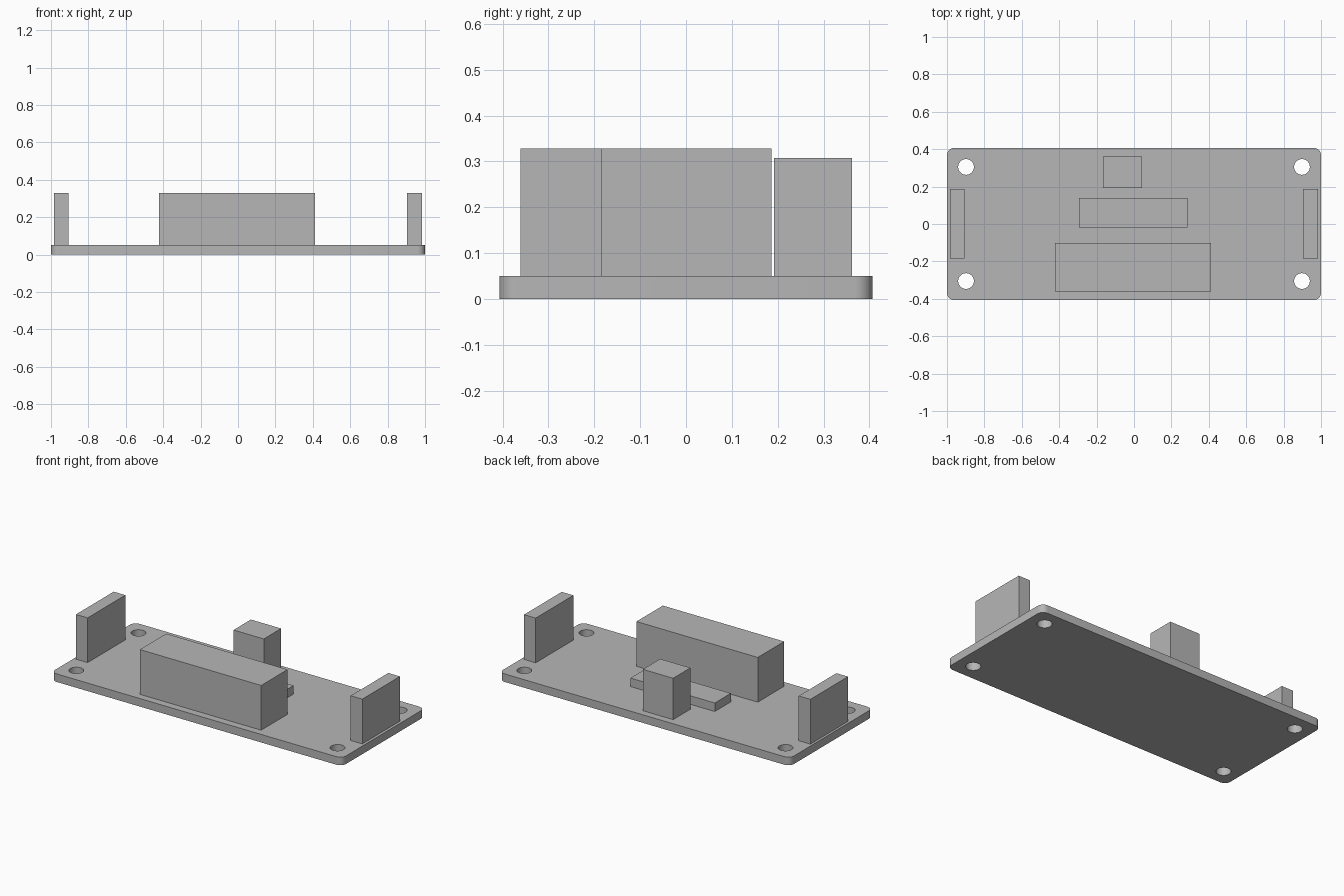
import bpy
import bmesh
from math import radians
from mathutils import Matrix, Vector

cube = bpy.data.objects.get("Cube")
if cube:
    bpy.data.objects.remove(cube, do_unlink=True)

BOARD_TOP = 0.05

grey = bpy.data.materials.new("light grey")
grey.use_nodes = True
grey.diffuse_color = (0.47, 0.47, 0.47, 1)
grey.node_tree.nodes["Principled BSDF"].inputs["Base Color"].default_value = grey.diffuse_color


def make_object(name, bm):
    mesh = bpy.data.meshes.new(name)
    bm.to_mesh(mesh)
    bm.free()
    mesh.materials.append(grey)
    obj = bpy.data.objects.new(name, mesh)
    bpy.context.collection.objects.link(obj)
    return obj


def box(name, x, y, z, corner=0):
    """Box from (min, max) ranges, with optional rounded upright corners."""
    low, high = (Vector(p) for p in zip(x, y, z))
    bm = bmesh.new()
    bmesh.ops.create_cube(bm, size=1, matrix=Matrix.Translation((low + high) / 2)
                          @ Matrix.Diagonal((*(high - low), 1)))
    if corner:
        upright = [e for e in bm.edges
                   if abs(e.verts[0].co.z - e.verts[1].co.z) > 0.01]
        bmesh.ops.bevel(bm, geom=upright, offset=corner, segments=8,
                        profile=0.5, affect='EDGES')
    return make_object(name, bm)


# Base board with rounded corners
board = box("base_board", (-1, 1), (-0.407, 0.407), (0, BOARD_TOP), corner=0.04)

# Four mounting holes
bm = bmesh.new()
for sx in (-1, 1):
    for sy in (-1, 1):
        bmesh.ops.create_cone(bm, cap_ends=True, segments=40, radius1=0.042,
                              radius2=0.042, depth=0.3,
                              matrix=Matrix.Translation((sx * 0.898, sy * 0.305, 0)))
cutter = make_object("hole_cutter", bm)
cutter.hide_render = True

cut = board.modifiers.new("mounting_holes", 'BOOLEAN')
cut.operation = 'DIFFERENCE'
cut.solver = 'EXACT'
cut.object = cutter
bpy.ops.object.select_all(action='DESELECT')
board.select_set(True)
bpy.context.view_layer.objects.active = board
bpy.ops.object.modifier_apply(modifier=cut.name)
bpy.data.objects.remove(cutter, do_unlink=True)
bpy.ops.object.shade_smooth_by_angle(angle=radians(30))

# Blocks standing on the board
box("front_block", (-0.422, 0.412), (-0.361, -0.102), (BOARD_TOP, 0.328))
box("flat_chip", (-0.295, 0.285), (-0.019, 0.139), (BOARD_TOP, 0.103))
box("back_block", (-0.165, 0.043), (0.192, 0.362), (BOARD_TOP, 0.307))

# Upright end plates
box("right_end_plate", (-0.985, -0.905), (-0.184, 0.186), (BOARD_TOP, 0.328))
box("left_end_plate", (0.903, 0.983), (-0.184, 0.186), (BOARD_TOP, 0.328))
